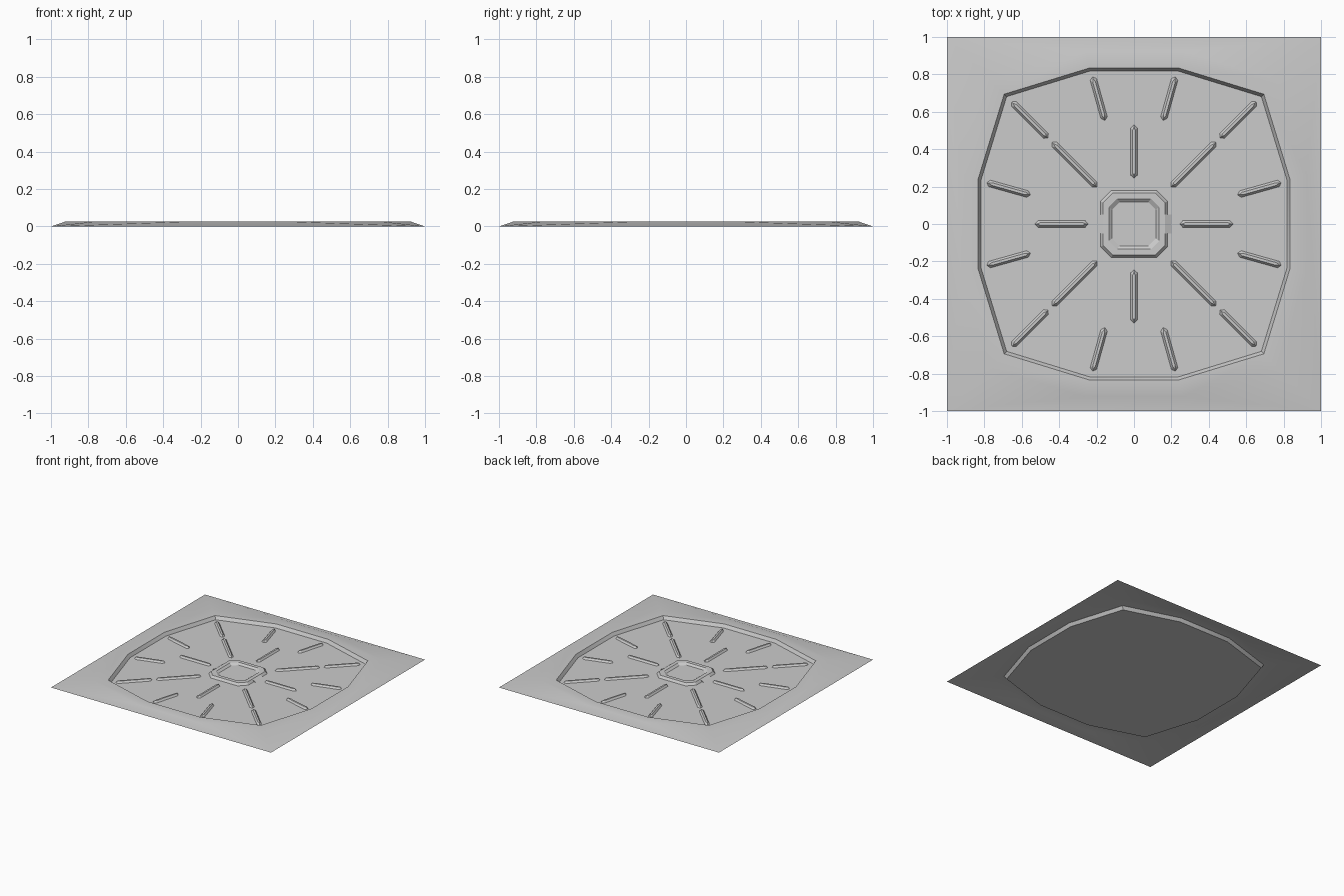
import bpy, math
from math import radians, cos, sin

if "Cube" in bpy.data.objects:
    bpy.data.objects.remove(bpy.data.objects["Cube"])


def turned(x, y, k):
    # rotate a point by k quarter turns
    for _ in range(k):
        x, y = -y, x
    return x, y


def make(name, verts, faces, smooth=False):
    me = bpy.data.meshes.new(name)
    me.from_pydata(verts, [], faces)
    me.update()
    ob = bpy.data.objects.new(name, me)
    bpy.context.collection.objects.link(ob)
    if smooth:
        bpy.context.view_layer.objects.active = ob
        ob.select_set(True)
        bpy.ops.object.shade_smooth_by_angle(angle=radians(25))
        ob.select_set(False)
    return ob


def rim(s, z):
    # twelve-sided outline, counter-clockwise
    base = [(0.832, -0.236), (0.832, 0.236), (0.692, 0.692)]
    return [(*turned(x * s, y * s, k), z) for k in range(4) for x, y in base]


def octagon(h, c, z):
    # chamfered square outline, counter-clockwise
    return [(*turned(x, y, k), z) for k in range(4) for x, y in [(h, -c), (h, c)]]


def rings(loops, cap=True, start=0):
    # quads between successive loops (outside to inside), then a cap
    n = len(loops[0])
    verts = [v for l in loops for v in l]
    faces = []
    for r in range(len(loops) - 1):
        a, b = start + r * n, start + (r + 1) * n
        faces += [(a + i, a + (i + 1) % n, b + (i + 1) % n, b + i) for i in range(n)]
    if cap:
        a = start + (len(loops) - 1) * n
        faces.append(tuple(range(a, a + n)))
    return verts, faces


# ground: square edge rising to a twelve-sided berm, then a sunken floor
TOP = 0.026
corners = [(*turned(1, 1, k), 0) for k in range(4)]
verts, faces = rings([rim(1.11, TOP), rim(1.003, TOP), rim(0.984, 0)], start=4)
for k in range(4):
    a, b, c, d = 4 + 3 * k, 5 + 3 * k, 6 + 3 * k, 4 + (3 * k + 3) % 12
    faces += [((k - 1) % 4, k, b, a), (k, c, b), (k, d, c)]
make("ground_plate", corners + verts, faces, smooth=True)

# central raised octagonal pad with a sunken middle
verts, faces = rings([octagon(0.18, 0.122, 0), octagon(0.165, 0.115, 0.018),
                      octagon(0.135, 0.09, 0.018), octagon(0.117, 0.078, 0.004)])
make("centre_pad", verts, faces, smooth=True)

# small ramps on the left and right of the pad
for name, s in (("right_ramp", 1), ("left_ramp", -1)):
    v = [(s * x, s * y, z) for x, y, z in
         [(0.2, -0.052, 0), (0.2, 0.052, 0), (0.162, 0.052, 0.018),
          (0.162, -0.052, 0.018), (0.162, 0.052, 0), (0.162, -0.052, 0)]]
    make(name, v, [(0, 1, 2, 3), (1, 4, 2), (0, 3, 5)])


def bar(name, angle, r0, r1):
    # radial ridge with pointed ends and a narrow flat top
    def loop(w, inset, z):
        a, b, p = r0 + inset, r1 - inset, 0.016
        pts = [(a, 0), (a + p, -w), (b - p, -w), (b, 0), (b - p, w), (a + p, w)]
        c, s = cos(radians(angle)), sin(radians(angle))
        return [(x * c - y * s, x * s + y * c, z) for x, y in pts]
    make(name, *rings([loop(0.018, 0, 0), loop(0.007, 0.012, 0.014)]))


# radial bars, repeated every quarter turn
for q in range(4):
    a = 90 * q
    bar("inner_bar", a, 0.245, 0.53)
    bar("diagonal_inner_bar", a + 45, 0.28, 0.618)
    bar("diagonal_outer_bar", a + 45, 0.65, 0.924)
    for side in (-1, 1):
        bar("outer_bar", a + side * 15.7, 0.575, 0.818)
